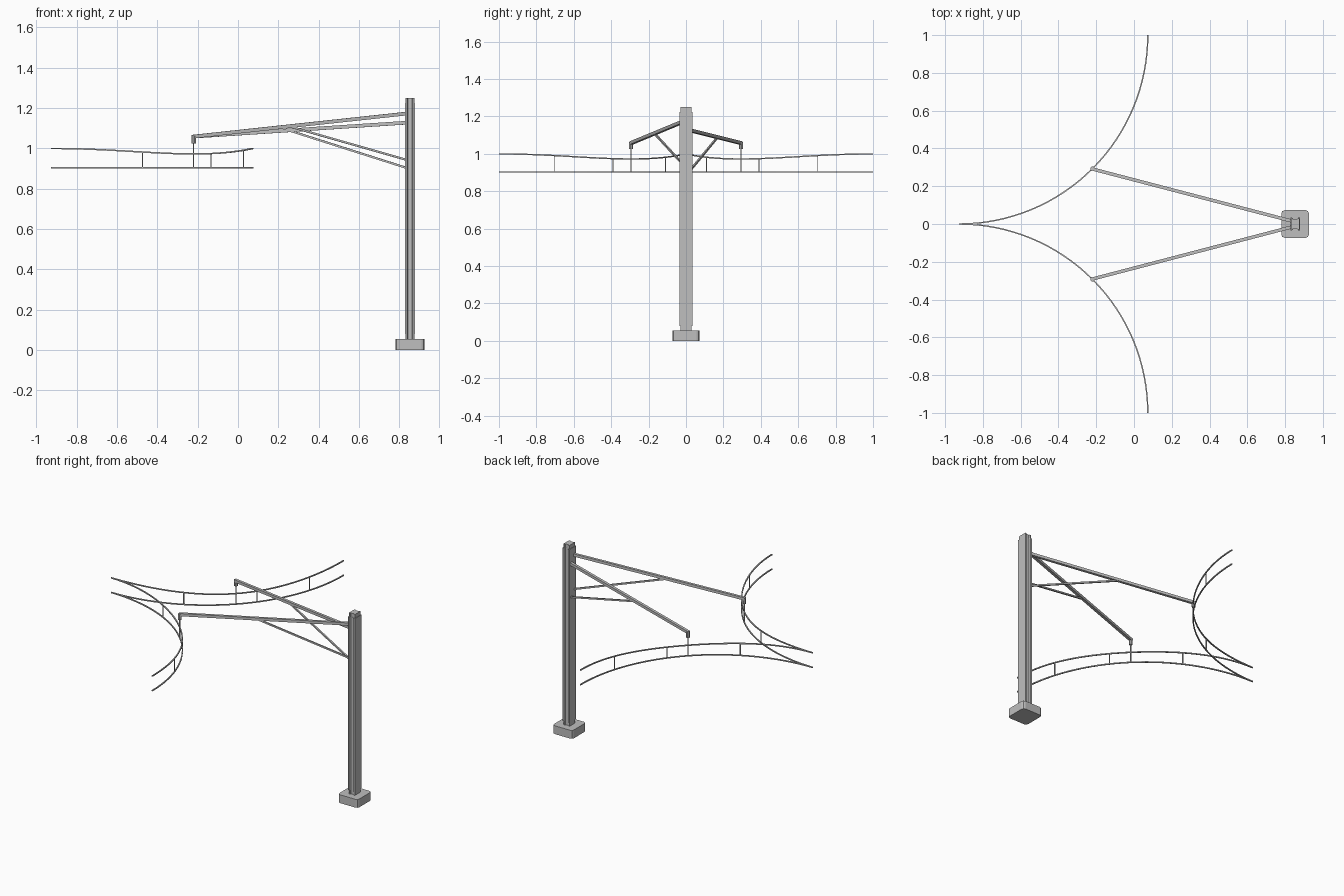
import bpy, bmesh
from math import sin, cos, radians, pi
from mathutils import Vector

if "Cube" in bpy.data.objects:
    bpy.data.objects.remove(bpy.data.objects["Cube"])

steel = bpy.data.materials.new("galvanised grey")
steel.use_nodes = True
GREY = (0.52, 0.52, 0.52, 1)
steel.diffuse_color = GREY
steel.node_tree.nodes["Principled BSDF"].inputs["Base Color"].default_value = GREY

MAST_X = 0.853
WIRE_Z = 0.903
START_X = -0.927


def finish(name, bm):
    bmesh.ops.recalc_face_normals(bm, faces=bm.faces)
    mesh = bpy.data.meshes.new(name)
    bm.to_mesh(mesh)
    bm.free()
    mesh.materials.append(steel)
    obj = bpy.data.objects.new(name, mesh)
    bpy.context.collection.objects.link(obj)
    return obj


def extrude_profile(name, points, z0, z1):
    """Closed outline around the mast axis, pulled up from z0 to z1."""
    bm = bmesh.new()
    face = bm.faces.new([bm.verts.new((MAST_X + x, y, z0)) for x, y in points])
    top = bmesh.ops.extrude_face_region(bm, geom=[face])["geom"]
    verts = [v for v in top if isinstance(v, bmesh.types.BMVert)]
    bmesh.ops.translate(bm, verts=verts, vec=(0, 0, z1 - z0))
    # Close the underside, which the extrusion leaves open
    if not any(all(abs(v.co.z - z0) < 1e-6 for v in f.verts) for f in bm.faces):
        bmesh.ops.holes_fill(bm, edges=bm.edges)
    return finish(name, bm)


def sweep(name, path, radius, sides=4):
    """Tube with a regular cross-section along a path."""
    bm = bmesh.new()
    path = [Vector(p) for p in path]
    rings = []
    for i, p in enumerate(path):
        along = (path[min(i + 1, len(path) - 1)] - path[max(i - 1, 0)]).normalized()
        ref = Vector((0, 1, 0)) if abs(along.z) > 0.9 else Vector((0, 0, 1))
        side = along.cross(ref).normalized()
        up = side.cross(along)
        angles = [2 * pi * (k + 0.5) / sides for k in range(sides)]
        rings.append([bm.verts.new(p + radius * (cos(a) * side + sin(a) * up)) for a in angles])
    for a, b in zip(rings, rings[1:]):
        for k in range(sides):
            n = (k + 1) % sides
            bm.faces.new((a[k], a[n], b[n], b[k]))
    bm.faces.new(rings[0])
    bm.faces.new(rings[-1])
    return finish(name, bm)


def mirrored(quarter):
    """Complete an outline from its +x +y quarter, listed from the x side to the y side."""
    half = quarter + [(-x, y) for x, y in reversed(quarter)]
    return half + [(-x, -y) for x, y in half]


def beam_outline(hx, hy, flange, web):
    return mirrored([(hx, hy), (hx - flange, hy), (hx - flange - 0.004, web)])


def wire_point(t, side, z):
    return (START_X + sin(t), side * (1 - cos(t)), z)


def upper_z(t):
    """Sag that levels out at both ends and is lowest halfway."""
    return 0.986 + 0.0135 * cos(4 * t)


# Mast: chamfered footing, inner beam and wider outer beam
extrude_profile("footing", mirrored([(0.073, 0.056), (0.068, 0.068), (0.056, 0.073)]), 0, 0.055)
extrude_profile("mast_core", beam_outline(0.022, 0.03, 0.008, 0.024), 0.05, 1.25)
extrude_profile("mast_beam", beam_outline(0.025, 0.035, 0.009, 0.025), 0.08, 1.225)

# Each side: arm, brace, tip, and the two curved wires with their droppers
for label, side, arm_z, brace_z in (("front", -1, 1.172, 0.945), ("back", 1, 1.127, 0.905)):
    tip = Vector((START_X + sin(pi / 4), side * (1 - cos(pi / 4)), 1.058))
    root = Vector((MAST_X - 0.023, side * 0.017, arm_z))
    sweep(label + "_arm", [tip - Vector((0.007, 0, 0)), root], 0.0125)
    joint = tip.lerp(root, 0.45)
    sweep(label + "_brace", [joint, (root.x, root.y, brace_z)], 0.007)
    sweep(label + "_arm_tip", [tip + Vector((0, 0, 0.006)), (tip.x, tip.y, 1.025)], 0.0115, 8)
    sweep(label + "_hanger", [(tip.x, tip.y, 1.03), (tip.x, tip.y, WIRE_Z)], 0.004)

    steps = [pi / 2 * i / 32 for i in range(33)]
    sweep(label + "_lower_wire", [wire_point(t, side, WIRE_Z) for t in steps], 0.005)
    sweep(label + "_upper_wire", [wire_point(t, side, upper_z(t)) for t in steps], 0.005)
    for degrees in (27, 52.4, 72.8):
        t = radians(degrees)
        sweep(label + "_dropper", [wire_point(t, side, WIRE_Z), wire_point(t, side, upper_z(t))], 0.0035)
